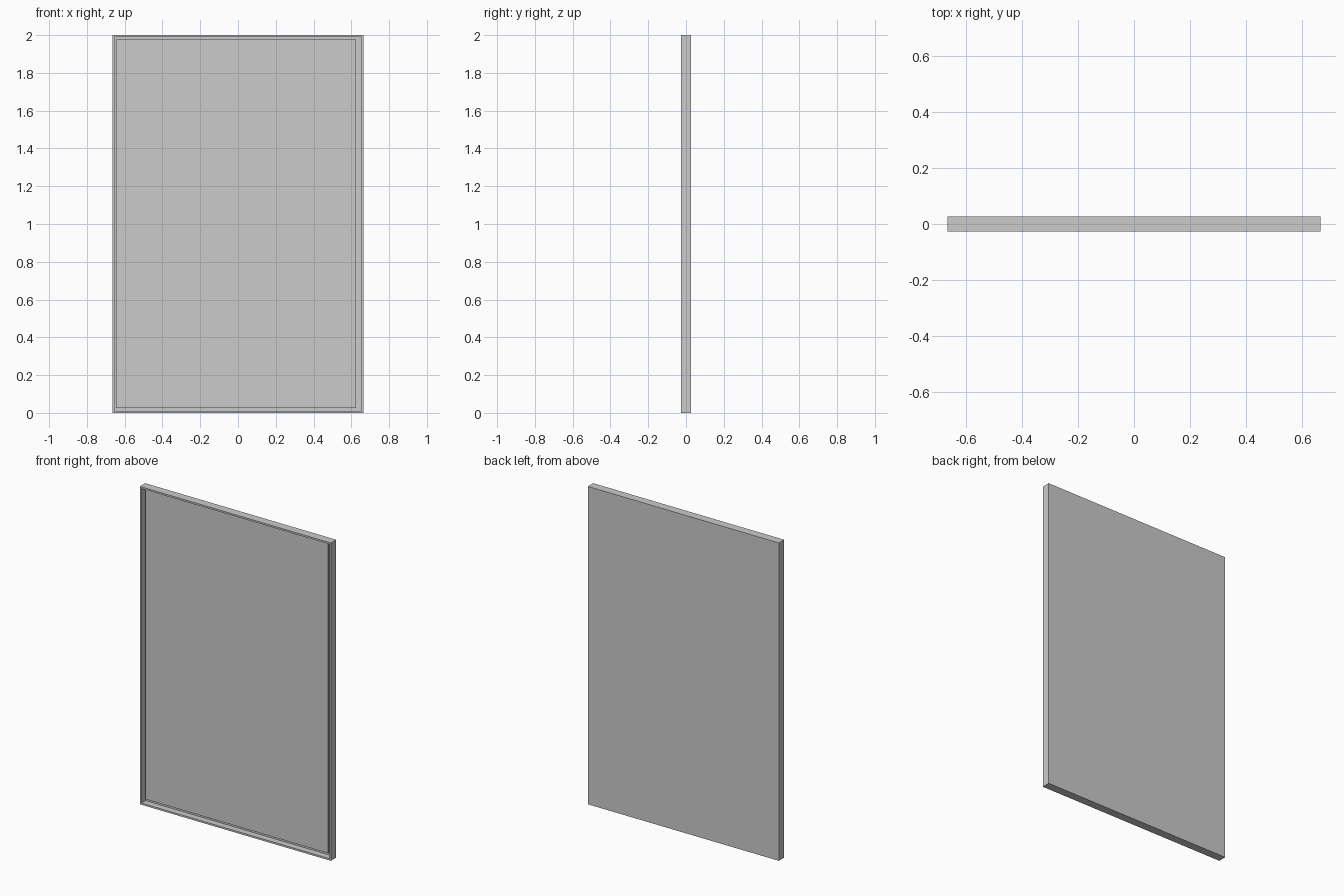
import bpy

if "Cube" in bpy.data.objects:
    bpy.data.objects.remove(bpy.data.objects["Cube"])

DEPTH = 0.0265   # half thickness
X, Z = 0.665, 2.0
RIM = 0.011


def box(name, x0, x1, y0, y1, z0, z1):
    bpy.ops.mesh.primitive_cube_add(
        size=1, location=((x0 + x1) / 2, (y0 + y1) / 2, (z0 + z1) / 2))
    ob = bpy.context.object
    ob.name = name
    ob.scale = (x1 - x0, y1 - y0, z1 - z0)
    bpy.ops.object.transform_apply(location=False, rotation=False, scale=True)
    return ob


# outer tray: solid slab with a shallow recess cut into the front
tray = box("frame_tray", -X, X, -DEPTH, DEPTH, 0, Z)
recess = box("recess_cutter", -X + RIM, X - RIM, -0.1, 0.0135, RIM, Z - RIM)
recess.hide_render = True
recess.hide_set(True)
cut = tray.modifiers.new("recess", 'BOOLEAN')
cut.operation = 'DIFFERENCE'
cut.solver = 'EXACT'
cut.object = recess

# flat panel resting inside the tray, slightly off centre
box("inset_panel", -0.645, 0.625, 0.003, 0.015, 0.026, 1.978)
